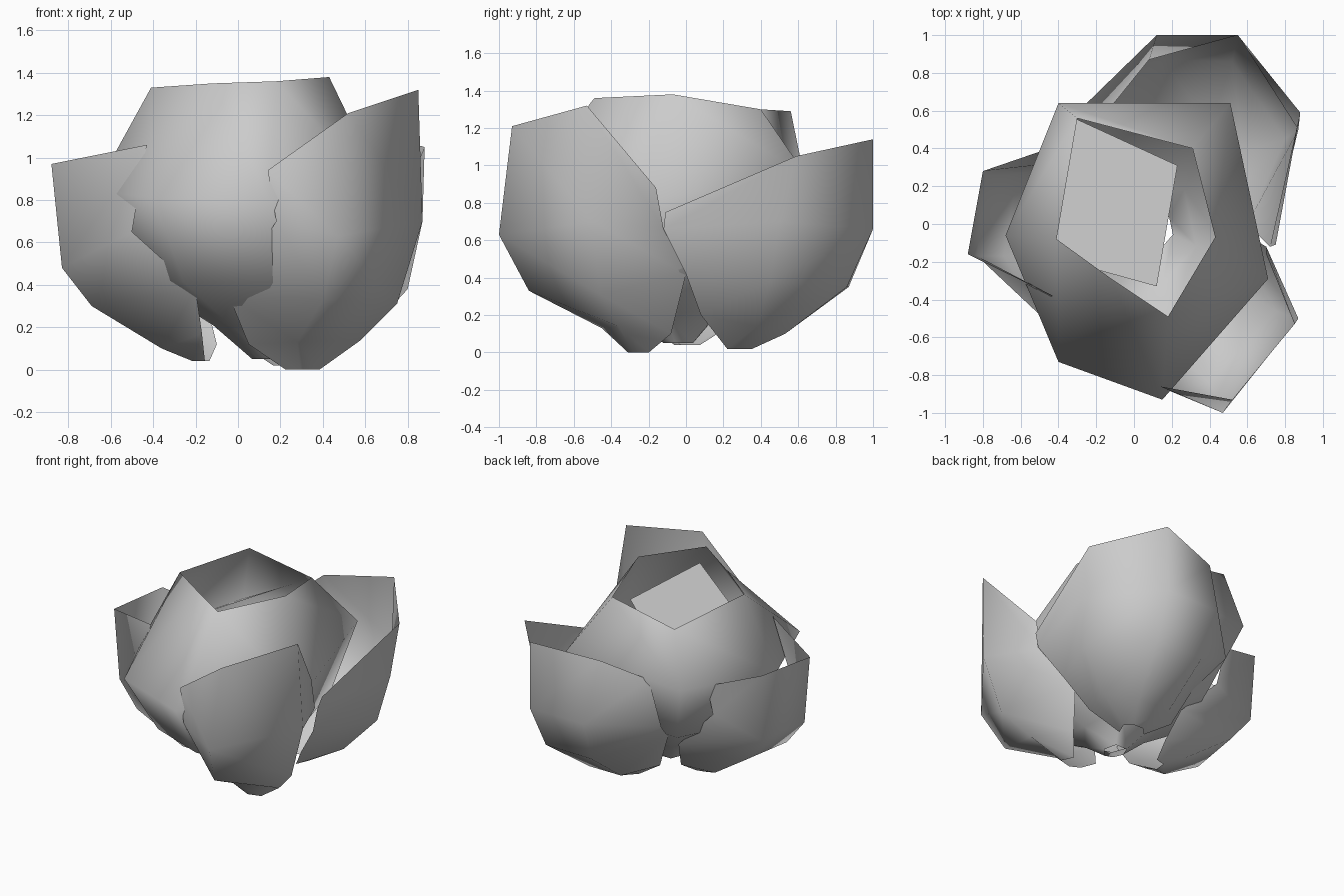
import bpy
import bmesh
from mathutils import Vector

default_cube = bpy.data.objects.get("Cube")
if default_cube:
    bpy.data.objects.remove(default_cube, do_unlink=True)

petal_grey = bpy.data.materials.new("petal_grey")
petal_grey.use_nodes = True
petal_colour = (0.6, 0.6, 0.6, 1)
petal_grey.diffuse_color = petal_colour
petal_grey.node_tree.nodes["Principled BSDF"].inputs["Base Color"].default_value = petal_colour


def finish_object(name, mesh_builder):
    """Turn a bmesh into a smooth shaded object."""
    mesh = bpy.data.meshes.new(name)
    mesh_builder.to_mesh(mesh)
    mesh_builder.free()
    mesh.materials.append(petal_grey)
    for polygon in mesh.polygons:
        polygon.use_smooth = True
    part = bpy.data.objects.new(name, mesh)
    bpy.context.collection.objects.link(part)
    return part


def drawn_in(row, base, spread, height):
    """Copy a row of points, pulled in and down towards the base."""
    base = Vector(base)
    result = []
    for point in map(Vector, row):
        moved = base.lerp(point, spread)
        moved.z = base.z + (point.z - base.z) * height
        result.append(moved)
    return result


def loft(name, rows, closed=False):
    """Skin a thin shell over rows of points, from rim to base."""
    builder = bmesh.new()
    grid = [[builder.verts.new(p) for p in row] for row in rows]
    columns = len(rows[0])
    for upper, lower in zip(grid, grid[1:]):
        for i in range(columns if closed else columns - 1):
            j = (i + 1) % columns
            builder.faces.new((upper[i], lower[i], lower[j], upper[j]))
    return finish_object(name, builder)


def outer_petal(name, base, rows):
    """Loft a petal whose foot row tucks under to its base."""
    loft(name, rows + [drawn_in(rows[-1], base, 0.3, 0)])


# Closed inner bud, drawn in towards its opening
bud_rim = [(-0.3, 0.56, 1.29), (-0.41, -0.08, 1.33), (-0.12, -0.29, 1.35),
           (0.18, -0.49, 1.36), (0.43, -0.07, 1.38), (0.31, 0.4, 1.3)]
bud_belly = [(-0.4, 0.64, 0.9), (-0.68, -0.06, 0.84), (-0.4, -0.73, 0.81),
             (0.15, -0.93, 0.8), (0.71, -0.29, 0.8), (0.51, 0.64, 0.95)]
bud_base = (0.15, -0.03, 0.05)
cup_profile = [(0.74, 0.48), (0.32, 0.2), (0.1, 0)]
bud_cup = [drawn_in(bud_belly, bud_base, spread, height) for spread, height in cup_profile]
loft("inner_bud", [bud_rim, bud_belly] + bud_cup, closed=True)

# Outer petals: rows for rim, belly, lower cup and foot
outer_petal("front_left_petal", (0.3, -0.25, 0), [
    [(0.14, -0.86, 0.94), (0.52, -0.93, 1.21), (0.85, -0.53, 1.32), (0.7, -0.16, 0.88)],
    [(0.18, -0.88, 0.7), (0.47, -1, 0.63), (0.87, -0.5, 0.7), (0.7, -0.12, 0.66)],
    [(-0.04, -0.45, 0.34), (0.4, -0.84, 0.33), (0.75, -0.46, 0.31), (0.5, 0, 0.42)],
    [(0.05, -0.33, 0.12), (0.28, -0.45, 0.13), (0.58, -0.36, 0.14), (0.45, -0.08, 0.1)],
])
outer_petal("back_left_petal", (0.25, 0.28, 0.02), [
    [(-0.13, 0.61, 0.9), (0.08, 0.87, 1.08), (0.55, 1, 1.14),
     (0.88, 0.59, 1.05), (0.75, -0.11, 0.75)],
    [(-0.25, 0.64, 0.6), (0.12, 1, 0.66), (0.55, 1, 0.66),
     (0.87, 0.5, 0.7), (0.72, -0.12, 0.66)],
    [(-0.15, 0.42, 0.42), (0.15, 0.87, 0.35), (0.52, 0.86, 0.35),
     (0.8, 0.45, 0.38), (0.6, 0, 0.42)],
    [(-0.03, 0.34, 0.15), (0.15, 0.53, 0.1), (0.4, 0.53, 0.1),
     (0.58, 0.38, 0.14), (0.45, 0.08, 0.2)],
])
outer_petal("right_petal", (-0.15, 0.02, 0.04), [
    [(-0.43, -0.38, 1.06), (-0.88, -0.16, 0.97), (-0.8, 0.28, 0.98), (-0.45, 0.4, 0.86)],
    [(-0.5, -0.48, 0.65), (-0.83, -0.17, 0.48), (-0.78, 0.26, 0.5), (-0.44, 0.32, 0.62)],
    [(-0.2, -0.42, 0.38), (-0.69, -0.17, 0.3), (-0.62, 0.25, 0.3), (-0.15, 0.3, 0.32)],
    [(-0.17, -0.25, 0.17), (-0.36, -0.12, 0.1), (-0.33, 0.14, 0.1), (-0.1, 0.2, 0.12)],
])

# Flat centre petal sloping down from the opening to the bud wall
fold = bmesh.new()
fold_outline = [(0.23, 0.31, 1.27), (-0.38, 0.59, 0.89),
                (-0.6, -0.13, 0.88), (0.12, -0.33, 1.32)]
fold.faces.new([fold.verts.new(p) for p in fold_outline])
finish_object("folded_centre_petal", fold)
